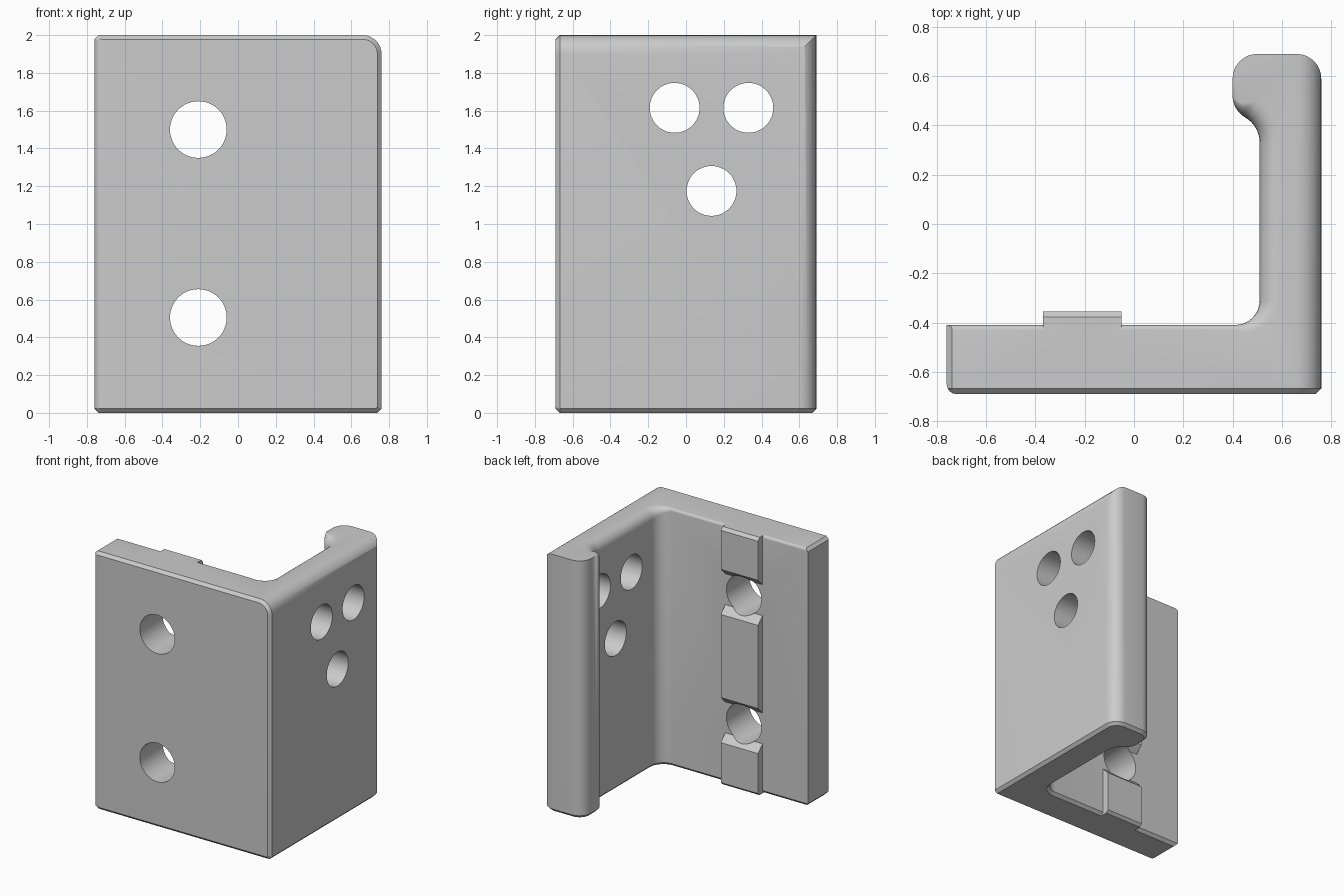
import bpy, bmesh, math
from mathutils import Vector

cube = bpy.data.objects.get("Cube")
if cube:
    bpy.data.objects.remove(cube)

grey = bpy.data.materials.new("plain_grey")
grey.use_nodes = True
grey.diffuse_color = (0.6, 0.6, 0.6, 1)
grey.node_tree.nodes["Principled BSDF"].inputs["Base Color"].default_value = (0.6, 0.6, 0.6, 1)


def make(name, bm):
    bmesh.ops.remove_doubles(bm, verts=bm.verts, dist=1e-5)
    bmesh.ops.triangulate(bm, faces=[f for f in bm.faces if len(f.verts) == 4])
    bmesh.ops.recalc_face_normals(bm, faces=bm.faces)
    mesh = bpy.data.meshes.new(name)
    bm.to_mesh(mesh)
    bm.free()
    ob = bpy.data.objects.new(name, mesh)
    bpy.context.collection.objects.link(ob)
    mesh.materials.append(grey)
    return ob


def arc(cx, cy, r, a, b, n=9):
    angles = [math.radians(a + (b - a) * i / (n - 1)) for i in range(n)]
    return [(cx + r * math.cos(t), cy + r * math.sin(t)) for t in angles]


def loft(bm, loops):
    rings = [[bm.verts.new(p) for p in loop] for loop in loops]
    n = len(rings[0])
    for lo, hi in zip(rings, rings[1:]):
        for i in range(n):
            bm.faces.new((lo[i], lo[(i + 1) % n], hi[(i + 1) % n], hi[i]))
    bm.faces.new(rings[0])
    bm.faces.new(rings[-1])


def inset(points, amounts):
    """Mitred inward offset of a counter-clockwise outline."""
    out = []
    for i, p in enumerate(points):
        a, b, c = (Vector(q) for q in (points[i - 1], p, points[(i + 1) % len(points)]))
        d, e = (b - a).normalized(), (c - b).normalized()
        n1, n2 = Vector((-d.y, d.x)), Vector((-e.y, e.x))
        out.append(b + (n1 + n2) * amounts[i] / (1 + n1.dot(n2)))
    return out


# Plan outline, with the size of the top rounding along each stretch
ramp = [i / 8 for i in range(9)]
stretches = [
    (arc(-0.72, -0.65, 0.04, 180, 270), [0] * 9),
    ([(0.76, -0.69)], [0]),
    (arc(0.66, 0.59, 0.1, 0, 90), [0] * 9),
    (arc(0.5, 0.59, 0.1, 90, 180), [0] * 9),
    (arc(0.5, 0.52, 0.1, 180, 240), [0.08 * t for t in ramp]),
    (arc(0.39, 0.3295, 0.12, 60, 0)[1:], [0.08] * 8),
    (arc(0.41, -0.31, 0.1, 0, -90), [0.08 - 0.06 * t for t in ramp]),
    ([(-0.76, -0.41)], [0.02]),
]
outline = [p for pts, _ in stretches for p in pts]
rounding = [r for _, rs in stretches for r in rs]

# Bracket body: bottom chamfer, straight walls, rounded inner top edge
CH = 0.022
loops = [[(p.x, p.y, 0) for p in inset(outline, [CH] * len(outline))],
         [(x, y, CH) for x, y in outline]]
for k in range(7):
    t = math.radians(15 * k)
    ring = inset(outline, [r * (1 - math.cos(t)) for r in rounding])
    loops.append([(p.x, p.y, 2 - r * (1 - math.sin(t))) for p, r in zip(ring, rounding)])
bm = bmesh.new()
loft(bm, loops)
bracket = make("angle_bracket", bm)


def boolean(cutter, operation):
    mod = bracket.modifiers.new(cutter.name, "BOOLEAN")
    mod.operation, mod.solver, mod.object = operation, "EXACT", cutter
    bpy.context.view_layer.objects.active = bracket
    bpy.ops.object.modifier_apply(modifier=mod.name)
    bpy.data.objects.remove(cutter)


# Raised rail on the inner face, notched with sloped ends at each hole
HOLES = (0.505, 1.5)
profile = [(-0.5, 0), (-0.375, 0), (-0.355, 0.02)]
for z in HOLES:
    profile += [(-0.355, z - 0.175), (-0.42, z - 0.11), (-0.42, z + 0.11), (-0.355, z + 0.175)]
profile += [(-0.355, 1.978), (-0.377, 2), (-0.5, 2)]
bm = bmesh.new()
loft(bm, [[(x, y, z) for y, z in profile] for x in (-0.37, -0.05)])
boolean(make("rail", bm), "UNION")

# Outer silhouette: rounded top edge of the side wall, chamfered front rim
front = [(-0.76 + CH, 0), (0.76 - CH, 0), (0.76, CH)] + arc(0.66, 1.9, 0.1, 0, 90)
front += [(-0.76 + CH, 2), (-0.76, 2 - CH), (-0.76, CH)]
bm = bmesh.new()
rim = inset(front, [CH] * len(front))
loft(bm, [[(p.x, -0.69, p.y) for p in rim],
          [(x, -0.69 + CH, z) for x, z in front],
          [(x, 1, z) for x, z in front]])
boolean(make("silhouette", bm), "INTERSECT")


# Drilled holes
def drill(centre, radius, axis):
    bm = bmesh.new()
    bmesh.ops.create_cone(bm, cap_ends=True, segments=48, radius1=radius, radius2=radius, depth=0.8)
    bm.transform(Vector((0, 0, 1)).rotation_difference(Vector(axis)).to_matrix().to_4x4())
    bmesh.ops.translate(bm, verts=bm.verts, vec=centre)
    boolean(make("drill", bm), "DIFFERENCE")


for z in HOLES:
    drill((-0.21, -0.5, z), 0.15, (0, 1, 0))
for y, z in ((-0.06, 1.615), (0.33, 1.615), (0.135, 1.175)):
    drill((0.7, y, z), 0.132, (1, 0, 0))

# Smooth the curved faces, keep the edges sharp
bracket.select_set(True)
bpy.context.view_layer.objects.active = bracket
bpy.ops.object.shade_smooth_by_angle(angle=math.radians(28))
